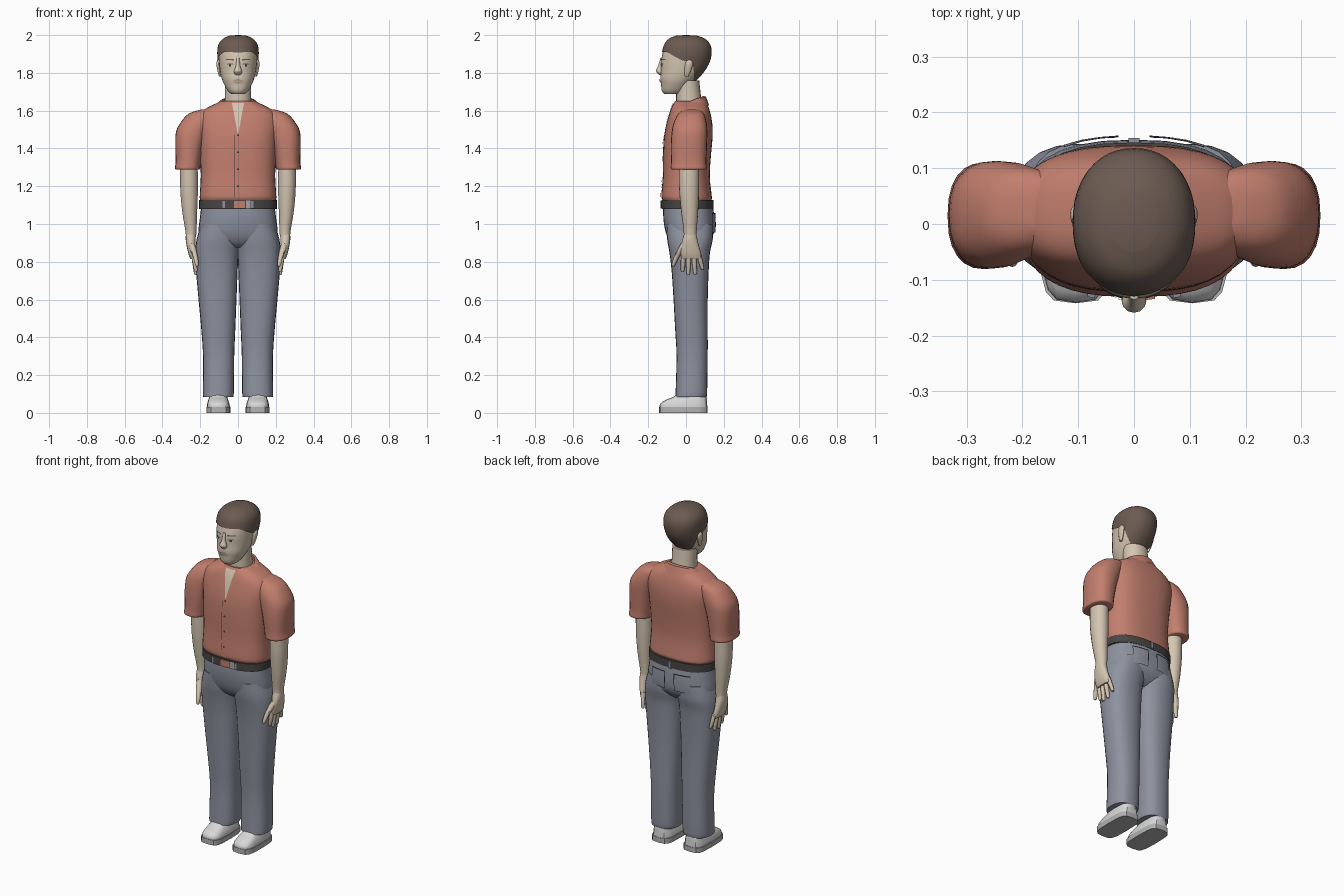
import bpy, bmesh, math
from mathutils import Vector
from mathutils.bvhtree import BVHTree

if "Cube" in bpy.data.objects:
    bpy.data.objects.remove(bpy.data.objects["Cube"])


def material(name, rgb):
    m = bpy.data.materials.new(name)
    m.diffuse_color = (*rgb, 1)
    m.use_nodes = True
    m.node_tree.nodes["Principled BSDF"].inputs["Base Color"].default_value = m.diffuse_color
    return m


SKIN = material("skin", (0.66, 0.56, 0.44))
LIP = material("lip", (0.46, 0.33, 0.26))
HAIR = material("hair_brown", (0.15, 0.105, 0.083))
SHIRT = material("shirt_terracotta", (0.54, 0.21, 0.155))
PANTS = material("trouser_grey_blue", (0.27, 0.29, 0.35))
BELT = material("belt_dark", (0.065, 0.06, 0.055))
SHOE = material("shoe_white", (0.68, 0.68, 0.68))
SOLE = material("sole_grey", (0.45, 0.45, 0.45))
METAL = material("buckle_grey", (0.38, 0.38, 0.38))
DARK = material("seam_dark", (0.04, 0.035, 0.035))


def make(name, verts, faces, mat, mirror=False, angle=40, fix=True):
    me = bpy.data.meshes.new(name)
    me.from_pydata(verts, [], faces)
    if fix:
        bm = bmesh.new()
        bm.from_mesh(me)
        bmesh.ops.recalc_face_normals(bm, faces=bm.faces)
        bm.to_mesh(me)
        bm.free()
    me.materials.append(mat)
    ob = bpy.data.objects.new(name, me)
    bpy.context.collection.objects.link(ob)
    bpy.ops.object.select_all(action='DESELECT')
    ob.select_set(True)
    bpy.context.view_layer.objects.active = ob
    bpy.ops.object.shade_smooth_by_angle(angle=math.radians(angle))
    if mirror:
        ob.modifiers.new("mirror", 'MIRROR').use_mirror_merge = False
    return ob


def refine(rows, steps):
    """Catmull-Rom resampling of section rows."""
    out = []
    for i in range(len(rows) - 1):
        p0, p1, p2, p3 = (rows[min(max(k, 0), len(rows) - 1)] for k in range(i - 1, i + 3))
        for s in range(steps):
            t = s / steps
            out.append(tuple(0.5 * (2 * b + (c - a) * t + (2 * a - 5 * b + 4 * c - d) * t * t
                                    + (3 * b - a - 3 * c + d) * t ** 3)
                             for a, b, c, d in zip(p0, p1, p2, p3)))
    return out + [rows[-1]]


def ring_point(row, a, n, grow=0.0):
    z, x0, x1, y0, y1 = row
    s, c = math.sin(a), math.cos(a)
    rx, ry = (x1 - x0) / 2 + grow, (y1 - y0) / 2 + grow
    return ((x0 + x1) / 2 + rx * math.copysign(abs(s) ** (2 / n), s),
            (y0 + y1) / 2 - ry * math.copysign(abs(c) ** (2 / n), c), z)


def loft(name, rows, mat, mirror=False, n=2.3, seg=24, steps=3, angle=40):
    """Closed skin through rows of (z, x0, x1, y0, y1)."""
    rows = refine(rows, steps)
    verts = [ring_point(r, 2 * math.pi * j / seg, n) for r in rows for j in range(seg)]
    faces = [(i * seg + j, i * seg + (j + 1) % seg, (i + 1) * seg + (j + 1) % seg, (i + 1) * seg + j)
             for i in range(len(rows) - 1) for j in range(seg)]
    top = (len(rows) - 1) * seg
    faces += [tuple(range(seg))[::-1], tuple(range(top, top + seg))]
    return make(name, verts, faces, mat, mirror, angle)


def sym(rows):
    return [(z, -rx, rx, y0, y1) for z, rx, y0, y1 in rows]


def plate(name, corners, target, mat, off=0.003, back=False, mirror=False, nu=6, nv=6):
    """Thin patch laid on target; corners are (x, z): bottom left, bottom right, top right, top left."""
    tree = BVHTree.FromPolygons([v.co for v in target.data.vertices],
                                [p.vertices for p in target.data.polygons])
    a, b, c, d = (Vector(p) for p in corners)
    sgn = 1 if back else -1
    verts = []
    for j in range(nv + 1):
        for i in range(nu + 1):
            p = a.lerp(b, i / nu).lerp(d.lerp(c, i / nu), j / nv)
            hit = tree.ray_cast(Vector((p.x, sgn, p.y)), Vector((0, -sgn, 0)))[0]
            verts.append((p.x, (hit.y if hit else 0) + sgn * off, p.y))
    w = nu + 1
    faces = [(j * w + i, j * w + i + 1, (j + 1) * w + i + 1, (j + 1) * w + i)
             for j in range(nv) for i in range(nu)]
    if back:
        faces = [f[::-1] for f in faces]
    return make(name, verts, faces, mat, mirror, fix=False)


def rect(x0, x1, z0, z1):
    return [(x0, z0), (x1, z0), (x1, z1), (x0, z1)]


# Shoes
loft("shoe_sole", [(0, .04, .168, -.142, .115), (.03, .04, .168, -.142, .115)], SOLE, True, 4, 16, 1, 30)
loft("shoe_upper", [(.03, .043, .165, -.14, .113), (.048, .045, .163, -.137, .112),
                    (.07, .052, .157, -.105, .111), (.088, .058, .152, -.06, .109),
                    (.12, .065, .145, -.04, .1)], SHOE, True, 3.5, 16, 2)

# Trousers
loft("trouser_leg", [(.085, .026, .184, -.056, .108), (.11, .022, .186, -.055, .112),
                     (.3, .02, .185, -.05, .115), (.45, .014, .195, -.058, .115),
                     (.6, .008, .209, -.066, .115), (.75, .002, .222, -.076, .12),
                     (.85, -.003, .226, -.088, .127), (.92, -.01, .219, -.1, .142),
                     (1.0, 0, .195, -.105, .143)], PANTS, True, 2.4)
pelvis = loft("trouser_hips", sym([(.875, .1, -.05, .08), (.9, .17, -.08, .115), (.95, .208, -.106, .147),
                                   (1.03, .202, -.12, .15), (1.1, .193, -.12, .142)]), PANTS, n=2.5, seg=32)
plate("back_pocket", rect(.03, .125, .955, 1.055), pelvis, PANTS, .008, True, True)
plate("back_pocket_seam", rect(.03, .125, 1.052, 1.058), pelvis, DARK, .009, True, True, nv=1)
plate("back_pocket_edge", rect(.028, .033, .99, 1.055), pelvis, DARK, .009, True, True, nu=1)

# Belt with loops and buckle
belt = loft("belt", sym([(1.08, .206, -.131, .146), (1.126, .206, -.131, .146)]), BELT, n=2.5, seg=32, steps=1)
plate("front_belt_loop", rect(.07, .083, 1.075, 1.13), belt, PANTS, .006, mirror=True)
plate("rear_belt_loop", rect(-.01, .01, 1.07, 1.13), belt, PANTS, .008, True)
plate("belt_buckle", rect(.042, .066, 1.083, 1.124), belt, METAL, .006)
plate("shirt_tail", rect(-.022, .038, 1.085, 1.13), belt, SHIRT, .005)

# Shirt body
torso = loft("shirt_body", sym([(1.115, .195, -.115, .128), (1.135, .202, -.128, .137), (1.16, .202, -.13, .135),
                                (1.25, .197, -.123, .126), (1.35, .2, -.122, .131), (1.45, .206, -.118, .14),
                                (1.52, .214, -.106, .14), (1.57, .208, -.093, .133), (1.605, .18, -.082, .124),
                                (1.632, .13, -.07, .114), (1.65, .09, -.058, .105)]),
             SHIRT, n=2.6, seg=40)
loft("sleeve", [(1.288, .205, .328, -.075, .103), (1.296, .2, .334, -.081, .11), (1.33, .196, .33, -.079, .108),
                (1.42, .18, .332, -.08, .111), (1.49, .16, .328, -.075, .113), (1.54, .14, .302, -.064, .108),
                (1.585, .115, .26, -.04, .095), (1.607, .1, .19, -.01, .07)], SHIRT, True, 2.4)
plate("open_neckline", [(-.002, 1.48), (.002, 1.48), (.032, 1.64), (-.032, 1.64)], torso, SKIN, .004)
plate("placket", rect(-.018, .018, 1.14, 1.475), torso, SHIRT, .004, nv=16)
plate("placket_seam", rect(-.021, -.018, 1.14, 1.475), torso, DARK, .003, nu=1, nv=16)
for k in range(4):
    z = 1.2 + k * .09
    plate("button", rect(-.005, .005, z - .005, z + .005), torso, DARK, .006, nu=2, nv=2)

# Collar: inner band folded over, open at the front with two points
SEG = 28
verts, faces = [], []
for j in range(SEG + 1):
    a = math.radians(18 + 324 * j / SEG)
    f = (1 + math.cos(a)) / 2
    tip = max(0, 1 - min(j, SEG - j) / 4)
    for r, ry, z in ((.084, .074, 1.6), (.084, .076, 1.678 - .06 * f),
                     (.1, .09, 1.674 - .06 * f), (.14, .106, 1.628 - .035 * f - .025 * tip)):
        verts.append((r * math.sin(a), .016 - (ry + .008 * tip) * math.cos(a), z))
faces = [(j * 4 + k, j * 4 + k + 1, j * 4 + k + 5, j * 4 + k + 4) for j in range(SEG) for k in range(3)]
make("collar", verts, faces, SHIRT)

# Arms and hands
loft("forearm", [(.93, .222, .276, -.012, .056), (.97, .219, .28, -.013, .057), (1.06, .216, .295, -.025, .064),
                 (1.16, .212, .305, -.035, .069), (1.24, .212, .307, -.038, .07), (1.32, .213, .307, -.038, .07)],
     SKIN, True, 2.1, 18)
loft("palm", [(.815, .222, .252, -.022, .082), (.84, .222, .262, -.028, .08), (.88, .225, .271, -.027, .07),
              (.92, .224, .277, -.018, .06), (.955, .224, .275, -.008, .053)], SKIN, True, 2.4, 16)
for name, y, tip_y, tip_z in (("index_finger", -.013, -.018, .75), ("middle_finger", .014, .012, .733),
                              ("ring_finger", .04, .048, .735), ("little_finger", .065, .086, .76)):
    loft(name, [(tip_z, .219, .227, tip_y - .004, tip_y + .004), (tip_z + .008, .214, .234, tip_y - .01, tip_y + .01),
                (.845, .224, .25, y - .014, y + .014)], SKIN, True, 2, 10, 2)
loft("thumb", [(.775, .213, .221, -.071, -.063), (.785, .208, .228, -.077, -.056), (.825, .212, .238, -.064, -.036),
               (.865, .22, .255, -.044, -.008), (.9, .23, .262, -.025, .02)], SKIN, True, 2, 10, 2)

# Neck and head
loft("neck", sym([(1.57, .082, -.062, .1), (1.62, .074, -.052, .09), (1.67, .07, -.052, .08),
                  (1.76, .07, -.05, .07)]), SKIN, n=2.1)
skull = sym([(1.688, .036, -.115, -.03), (1.705, .054, -.128, .0), (1.74, .074, -.132, .03),
             (1.77, .086, -.136, .06), (1.81, .095, -.133, .095), (1.86, .101, -.133, .122),
             (1.91, .104, -.122, .13), (1.95, .096, -.108, .12), (1.978, .07, -.082, .09),
             (1.992, .035, -.042, .05)])
head = loft("head", skull, SKIN, n=2.15, seg=32)
loft("nose", sym([(1.79, .012, -.143, -.12), (1.8, .021, -.152, -.12), (1.812, .021, -.159, -.12),
                  (1.835, .012, -.149, -.12), (1.88, .008, -.135, -.12)]), SKIN, n=2, seg=12)
loft("ear", [(1.782, .088, .1, -.006, .012), (1.8, .088, .106, -.008, .022), (1.84, .09, .114, -.006, .036),
             (1.86, .092, .113, .0, .034), (1.87, .095, .106, .01, .024)], SKIN, True, 2, 12, 2)

# Facial features
plate("eye_white", rect(.026, .056, 1.836, 1.846), head, SHOE, .002, mirror=True)
plate("iris", rect(.036, .047, 1.835, 1.847), head, DARK, .003, mirror=True)
plate("eyelid", [(.023, 1.844), (.059, 1.844), (.055, 1.849), (.028, 1.85)], head, HAIR, .004, mirror=True)
plate("eyebrow", [(.02, 1.866), (.066, 1.869), (.062, 1.874), (.02, 1.873)], head, HAIR, .003, mirror=True)
plate("upper_lip", [(-.03, 1.757), (.03, 1.757), (.01, 1.767), (-.01, 1.767)], head, LIP, .004)
plate("lower_lip", [(-.016, 1.745), (.016, 1.745), (.028, 1.755), (-.028, 1.755)], head, LIP, .005)

# Hair: cap from a varying hairline to the crown
fine = refine(skull, 4)


def section(z):
    for p, q in zip(fine, fine[1:]):
        if z <= q[0]:
            t = (z - p[0]) / (q[0] - p[0])
            return tuple(u + (v - u) * t for u, v in zip(p, q))
    return fine[-1]


def hairline(a):
    d = math.degrees(min(a, 2 * math.pi - a))
    keys = [(0, 1.908), (40, 1.912), (62, 1.89), (85, 1.865), (105, 1.855), (125, 1.79), (150, 1.752), (181, 1.742)]
    for (d0, z0), (d1, z1) in zip(keys, keys[1:]):
        if d <= d1:
            return z0 + (z1 - z0) * (d - d0) / (d1 - d0)


COLS, ROWS = 48, 14
verts = []
for i in range(ROWS + 1):
    t = 1 - (1 - i / ROWS) ** 1.6
    for j in range(COLS):
        a = 2 * math.pi * j / COLS
        z = hairline(a) + (1.992 - hairline(a)) * t
        x, y, _ = ring_point(section(z), a, 2.15, .006)
        if z < 1.8:
            y = max(y, .03 + (z - 1.742) * .3) if abs(a - math.pi) < 1.2 else y
        verts.append((x, y, z + .006 * t))
faces = [(i * COLS + j, i * COLS + (j + 1) % COLS, (i + 1) * COLS + (j + 1) % COLS, (i + 1) * COLS + j)
         for i in range(ROWS) for j in range(COLS)]
verts.append((0, 0, 2.0))
faces += [(ROWS * COLS + j, ROWS * COLS + (j + 1) % COLS, len(verts) - 1) for j in range(COLS)]
hair = make("hair", verts, faces, HAIR)
